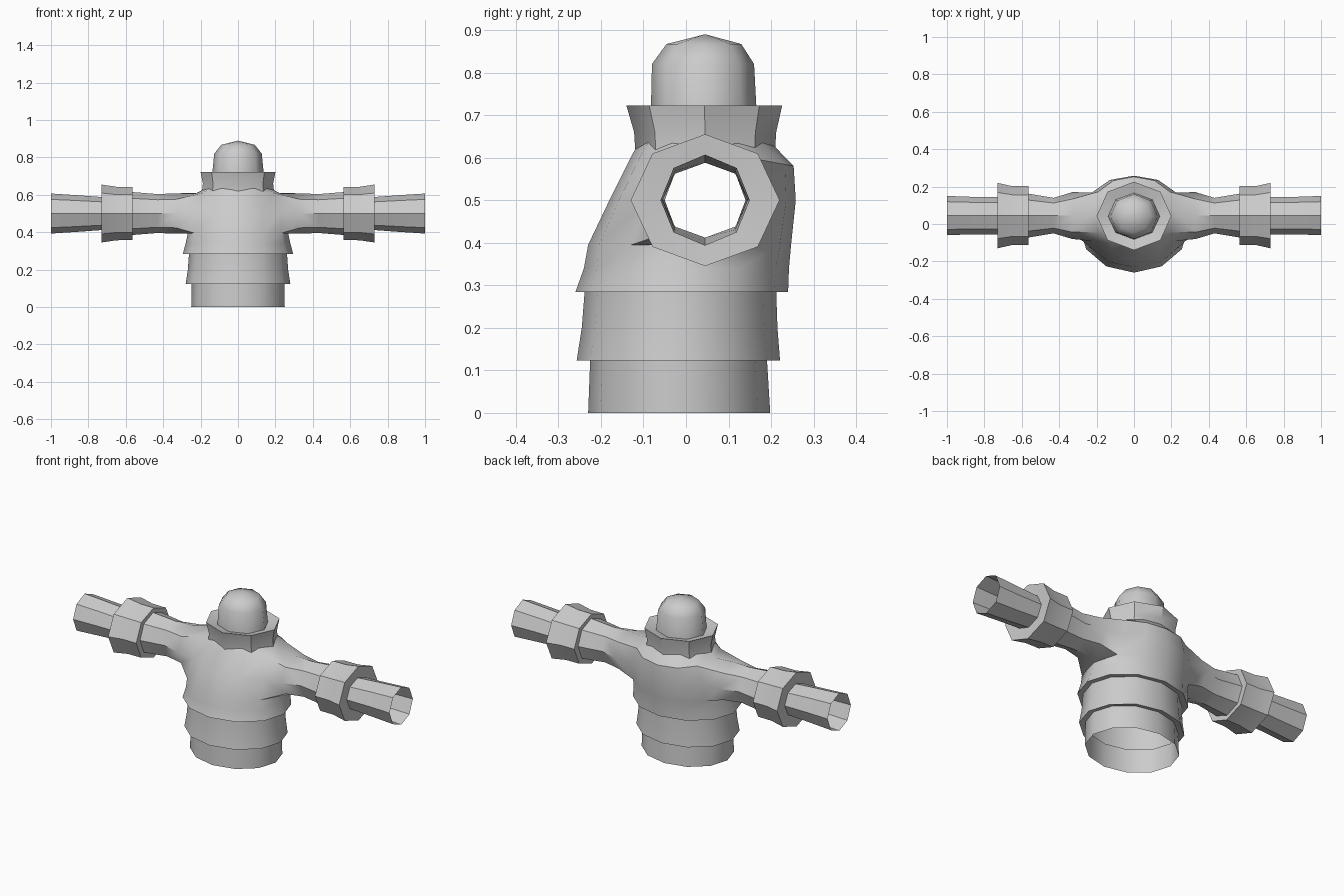
import bpy, bmesh, math

if "Cube" in bpy.data.objects:
    bpy.data.objects.remove(bpy.data.objects["Cube"])

CY = 0.045   # depth of the arm and neck axis
CZ = 0.5     # height of the arm axis

cloth = bpy.data.materials.new("light_grey")
cloth.diffuse_color = (0.6, 0.6, 0.6, 1)
cloth.use_nodes = True
cloth.node_tree.nodes["Principled BSDF"].inputs["Base Color"].default_value = cloth.diffuse_color


def ring_faces(bm, a, b):
    """Bridge two vertex loops of equal length."""
    n = len(a)
    return [bm.faces.new((a[i], a[(i + 1) % n], b[(i + 1) % n], b[i])) for i in range(n)]


def finish(bm, name, angle=40):
    bmesh.ops.recalc_face_normals(bm, faces=bm.faces)
    mesh = bpy.data.meshes.new(name)
    bm.to_mesh(mesh)
    bm.free()
    mesh.materials.append(cloth)
    ob = bpy.data.objects.new(name, mesh)
    bpy.context.collection.objects.link(ob)
    bpy.ops.object.select_all(action='DESELECT')
    ob.select_set(True)
    bpy.context.view_layer.objects.active = ob
    bpy.ops.object.shade_smooth_by_angle(angle=math.radians(angle))


def level_ring(bm, n, z, rx, front, back, power=1.0, drop=0.0):
    """Horizontal oval; power squares it off, drop lowers its back."""
    mid, ry = (front + back) / 2, (back - front) / 2
    out = []
    for i in range(n):
        a = 2 * math.pi * i / n
        s = round(math.sin(a), 6)
        y = math.copysign(abs(s) ** power, s)
        out.append(bm.verts.new((rx * math.cos(a), mid + ry * y, z - drop * max(0, s))))
    return out


# Torso with two hem bands and open arm holes, continued into the sleeves
N = 12
torso = [  # height, half width, front, back, squareness, back drop
    (0.00, 0.25, -0.23, 0.198, 1, 0),
    (0.13, 0.248, -0.225, 0.19, 1, 0),
    (0.123, 0.28, -0.257, 0.221, 1, 0),
    (0.20, 0.268, -0.245, 0.215, 1, 0),
    (0.288, 0.262, -0.238, 0.212, 1, 0),
    (0.284, 0.295, -0.26, 0.24, 1, 0),
    (0.34, 0.28, -0.24, 0.242, 0.95, 0),
    (0.395, 0.268, -0.23, 0.247, 0.8, 0),
    (0.50, 0.258, -0.18, 0.258, 0.75, 0),
    (0.61, 0.22, -0.125, 0.253, 0.8, 0.03),
    (0.635, 0.175, -0.11, 0.20, 1, 0),
]
ARM_ROW = 8
bm = bmesh.new()
rows = [level_ring(bm, N, *t) for t in torso]
for r in range(len(rows) - 1):
    for i in range(N):
        if r in (ARM_ROW - 1, ARM_ROW) and i in (0, N - 1, N // 2, N // 2 - 1):
            continue  # arm hole
        j = (i + 1) % N
        bm.faces.new((rows[r][i], rows[r][j], rows[r + 1][j], rows[r + 1][i]))

# Sleeve, cuff and forearm profile: x, depth radius, height radius
sleeve = [
    (0.33, 0.125, 0.108), (0.43, 0.095, 0.104), (0.568, 0.118, 0.115),
    (0.565, 0.157, 0.142), (0.65, 0.157, 0.143), (0.73, 0.175, 0.155),
    (0.725, 0.100, 0.088), (0.86, 0.100, 0.098), (1.0, 0.105, 0.107),
]
around = [(1, 0), (1, 1), (0, 1), (-1, 1), (-1, 0), (-1, -1), (0, -1), (1, -1)]
for side in (1, -1):
    col = 0 if side == 1 else N // 2
    loop = [rows[ARM_ROW + dz][(col + side * dy) % N] for dy, dz in around]
    for x, ry, rz in sleeve:
        nxt = [bm.verts.new((side * x, CY + ry * math.cos(k * math.pi / 4),
                             CZ + rz * math.sin(k * math.pi / 4))) for k in range(8)]
        ring_faces(bm, loop, nxt)
        loop = nxt
loose = [v for v in bm.verts if not v.link_faces]
bmesh.ops.delete(bm, geom=loose, context='VERTS')
finish(bm, "torso_and_sleeves")

# Eight-sided flared collar
bm = bmesh.new()
prev = None
for t in [(0.595, 0.195, -0.118, 0.208), (0.66, 0.188, -0.122, 0.212),
          (0.722, 0.20, -0.14, 0.226), (0.705, 0.13, -0.078, 0.162)]:
    cur = level_ring(bm, 8, *t)
    if prev:
        ring_faces(bm, prev, cur)
    prev = cur
finish(bm, "collar")

# Domed neck stump
bm = bmesh.new()
prev = None
for t in [(0.69, 0.14, -0.083, 0.167), (0.82, 0.127, -0.08, 0.16), (0.867, 0.09, -0.046, 0.13)]:
    cur = level_ring(bm, 8, *t)
    if prev:
        ring_faces(bm, prev, cur)
    prev = cur
tip = bm.verts.new((0, CY, 0.89))
for i in range(8):
    bm.faces.new((prev[i], prev[(i + 1) % 8], tip))
finish(bm, "neck", 60)
